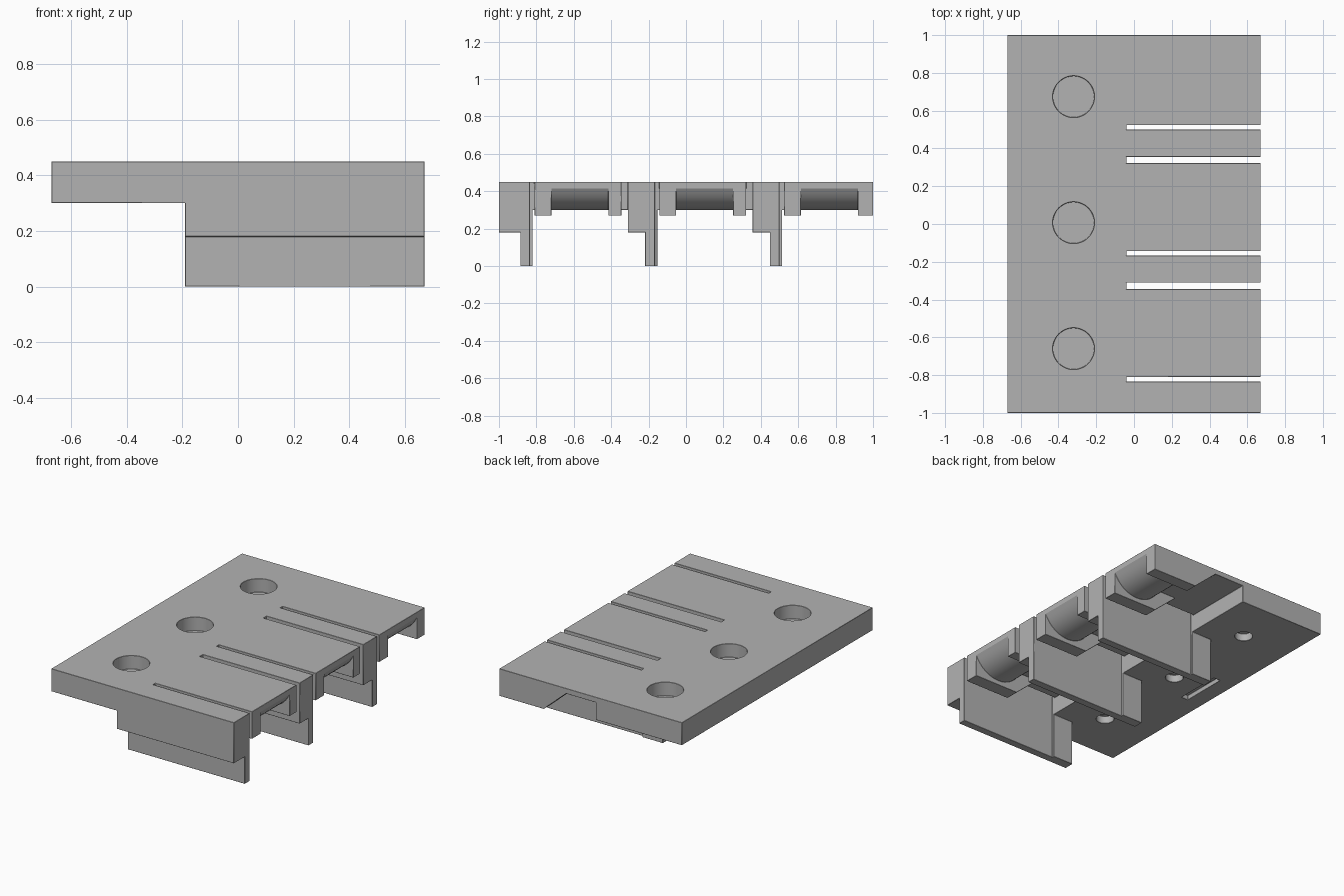
import bpy, bmesh, math

cube = bpy.data.objects.get("Cube")
if cube:
    bpy.data.objects.remove(cube, do_unlink=True)

grey = bpy.data.materials.new("matte grey")
grey.use_nodes = True
COLOUR = (0.45, 0.45, 0.45, 1)
grey.diffuse_color = COLOUR
grey.node_tree.nodes["Principled BSDF"].inputs["Base Color"].default_value = COLOUR

TOP, UNDER, HINGE = 0.45, 0.30, 0.415
END, ROOT = 0.67, -0.04
PITCH = 0.667


def make_object(name, bm):
    bmesh.ops.recalc_face_normals(bm, faces=bm.faces)
    mesh = bpy.data.meshes.new(name)
    bm.to_mesh(mesh)
    bm.free()
    mesh.materials.append(grey)
    obj = bpy.data.objects.new(name, mesh)
    bpy.context.collection.objects.link(obj)
    return obj


def prism(name, profile, y0, y1):
    """Extrude an x-z profile along y."""
    bm = bmesh.new()
    face = bm.faces.new([bm.verts.new((x, y0, z)) for x, z in profile])
    new = bmesh.ops.extrude_face_region(bm, geom=[face])["geom"]
    bmesh.ops.translate(bm, vec=(0, y1 - y0, 0),
                        verts=[v for v in new if isinstance(v, bmesh.types.BMVert)])
    return make_object(name, bm)


def box(name, x0, x1, y0, y1, z0, z1):
    return prism(name, [(x0, z0), (x1, z0), (x1, z1), (x0, z1)], y0, y1)


def cylinder(name, x, y, z0, z1, radius):
    bm = bmesh.new()
    bmesh.ops.create_cone(bm, cap_ends=True, segments=48, radius1=radius,
                          radius2=radius, depth=z1 - z0)
    bmesh.ops.translate(bm, vec=(x, y, (z0 + z1) / 2), verts=bm.verts)
    return make_object(name, bm)


def combine(target, other, operation):
    mod = target.modifiers.new("combine", 'BOOLEAN')
    mod.operation = operation
    mod.solver = 'EXACT'
    mod.object = other
    bpy.context.view_layer.objects.active = target
    bpy.ops.object.modifier_apply(modifier=mod.name)
    bpy.data.objects.remove(other, do_unlink=True)


# Mounting plate
plate = box("bracket_plate", -END, ROOT, -1, 1, UNDER, TOP)

# Profiles of the flexible finger: side flange and barbed middle
flange = [(-0.1, TOP), (END, TOP), (END, 0.27), (0.344, 0.27), (0.18, HINGE), (-0.1, HINGE)]
radius, cx = 0.188, 0.495
start = math.asin((HINGE - UNDER - radius) / radius)
barb = []
for i in range(17):
    a = start + (-math.pi - 2 * start) * i / 16
    barb.append((cx + radius * math.cos(a), UNDER + radius + radius * math.sin(a)))
middle = [(-0.1, TOP), (END, TOP), (END, HINGE)] + barb[1:] + [(-0.1, HINGE)]

for k in range(3):
    s = k * PITCH
    # Rigid wall with its long tongue and thicker root
    y0 = -1 if k == 0 else -0.978 + s
    parts = [box("wall", -0.19, END, y0, -0.835 + s, 0.18, TOP),
             box("tongue", -0.19, END, -0.885 + s, -0.835 + s, 0, 0.4),
             box("wall_root", -0.19, ROOT, -0.885 + s, -0.82 + s, 0, 0.4)]
    # Flexible finger
    f0, f1 = -0.81 + s, (1 if k == 2 else -0.345 + s)
    p0, p1 = -0.72 + s, -0.415 + s
    parts += [prism("near_flange", flange, f0, p0),
              prism("far_flange", flange, p1, f1),
              prism("barb", middle, p0 - 0.01, p1 + 0.01)]
    for part in parts:
        combine(plate, part, 'UNION')

for k in range(3):
    # Counterbored screw hole, closed by a thin membrane
    y = -0.66 + k * PITCH
    combine(plate, cylinder("counterbore", -0.32, y, 0.36, 0.6, 0.11), 'DIFFERENCE')
    combine(plate, cylinder("screw_hole", -0.32, y, 0.2, 0.35, 0.055), 'DIFFERENCE')

# Shallow groove under the plate
combine(plate, box("groove", -0.56, -0.51, -0.15, 0.16, 0.2, 0.33), 'DIFFERENCE')

# Clean the joints, then chamfer the edges
bm = bmesh.new()
bm.from_mesh(plate.data)
bmesh.ops.remove_doubles(bm, verts=bm.verts, dist=0.0005)
bmesh.ops.dissolve_limit(bm, angle_limit=math.radians(1), verts=bm.verts, edges=bm.edges)
bm.to_mesh(plate.data)
bm.free()
chamfer = plate.modifiers.new("chamfer", 'BEVEL')
chamfer.width = 0.008
chamfer.segments = 1
chamfer.limit_method = 'ANGLE'
chamfer.angle_limit = math.radians(35)

bpy.context.view_layer.objects.active = plate
plate.select_set(True)
bpy.ops.object.shade_smooth_by_angle(angle=math.radians(25))
